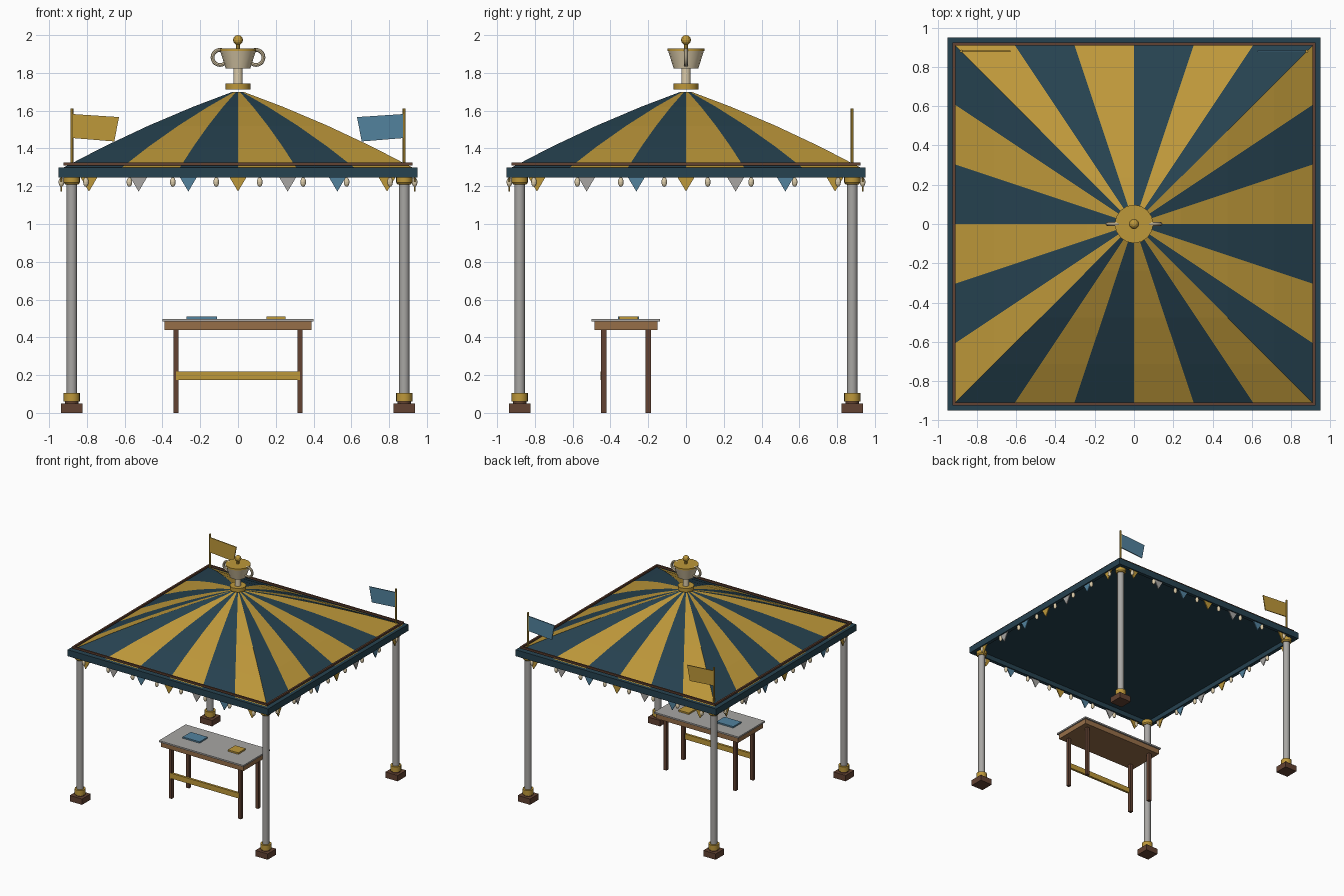
import bpy, bmesh, math
from mathutils import Vector, Matrix

if "Cube" in bpy.data.objects:
    bpy.data.objects.remove(bpy.data.objects["Cube"])


def mat(name, r, g, b):
    m = bpy.data.materials.new(name)
    lin = [((c / 255 + 0.055) / 1.055) ** 2.4 for c in (r, g, b)]
    m.diffuse_color = (*lin, 1)
    m.use_nodes = True
    m.node_tree.nodes["Principled BSDF"].inputs["Base Color"].default_value = m.diffuse_color
    return m


TEAL = mat("dark_teal", 38, 66, 80)
GOLD = mat("gold", 190, 152, 58)
GREY = mat("pale_grey", 168, 166, 163)
BROWN = mat("dark_wood", 98, 66, 50)
WOOD = mat("light_wood", 150, 110, 72)
BLUE = mat("blue", 82, 130, 158)
CREAM = mat("cream", 220, 204, 170)


def finish(name, bm, *mats):
    bmesh.ops.recalc_face_normals(bm, faces=bm.faces)
    me = bpy.data.meshes.new(name)
    bm.to_mesh(me)
    bm.free()
    for m in mats:
        me.materials.append(m)
    ob = bpy.data.objects.new(name, me)
    bpy.context.collection.objects.link(ob)
    return ob


def box(name, m, x0, x1, y0, y1, z0, z1):
    bm = bmesh.new()
    bmesh.ops.create_cube(bm, size=1)
    for v in bm.verts:
        v.co = Vector(((x0 + x1) / 2 + v.co.x * (x1 - x0),
                       (y0 + y1) / 2 + v.co.y * (y1 - y0),
                       (z0 + z1) / 2 + v.co.z * (z1 - z0)))
    return finish(name, bm, m)


def smooth(ob):
    for p in ob.data.polygons:
        p.use_smooth = len(p.vertices) == 4 or abs(p.normal.z) < 0.9
    ob.data.set_sharp_from_angle(angle=math.radians(35))
    return ob


def lathe(name, m, x, y, profile, n=16):
    """Closed turned part from (radius, height) points."""
    bm = bmesh.new()
    rings = [[bm.verts.new((x + r * math.cos(2 * math.pi * i / n),
                            y + r * math.sin(2 * math.pi * i / n), z))
              for i in range(n)] for r, z in profile]
    for a, b in zip(rings, rings[1:]):
        for i in range(n):
            j = (i + 1) % n
            bm.faces.new((a[i], a[j], b[j], b[i]))
    bm.faces.new(rings[0])
    bm.faces.new(rings[-1])
    return smooth(finish(name, bm, m))


def ball(name, m, c, r, rz):
    bm = bmesh.new()
    bmesh.ops.create_uvsphere(bm, u_segments=12, v_segments=8, radius=1)
    for v in bm.verts:
        v.co = Vector(c) + Vector((v.co.x * r, v.co.y * r, v.co.z * rz))
    return finish(name, bm, m)


def plate(name, m, pts, y, t):
    """Thin upright plate from (x, z) points, facing the front."""
    bm = bmesh.new()
    a = [bm.verts.new((px, y - t / 2, pz)) for px, pz in pts]
    b = [bm.verts.new((px, y + t / 2, pz)) for px, pz in pts]
    bm.faces.new(a)
    bm.faces.new(b)
    for i in range(len(a)):
        j = (i + 1) % len(a)
        bm.faces.new((a[i], a[j], b[j], b[i]))
    return finish(name, bm, m)


# Striped canopy: square rings with six stripes per side, slightly bulged
HALF, EAVE, APEX, N = 0.95, 1.285, 1.71, 6
bm = bmesh.new()
base = []
for s in range(4):
    for i in range(N):
        p = Vector((-HALF + 2 * HALF * i / N, -HALF, 0))
        base.append(Matrix.Rotation(s * math.pi / 2, 3, 'Z') @ p)
rings = []
for t in (1, 0.75, 0.5, 0.25, 0.03):
    z = EAVE + (APEX - EAVE) * (1 - t) + 0.09 * t * (1 - t)
    rings.append([bm.verts.new((p.x * t, p.y * t, z)) for p in base])
for a, b in zip(rings, rings[1:]):
    for i in range(4 * N):
        j = (i + 1) % (4 * N)
        bm.faces.new((a[i], a[j], b[j], b[i])).material_index = i % 2
bm.faces.new(rings[0])
bm.faces.new(rings[-1])
finish("striped_canopy", bm, TEAL, GOLD)

# Each side: valance, rail, pennants and beads, turned round the centre
for s in range(4):
    parts = [box("valance", TEAL, -0.95, 0.95, -0.95, -0.92, 1.245, 1.3),
             box("eave_rail", BROWN, -0.925, 0.925, -0.925, -0.91, 1.31, 1.325)]
    for i in range(7):
        x = (i - 3) * 0.263
        parts.append(plate("pennant", (GOLD, GREY, BLUE)[i % 3],
                           [(x - 0.045, 1.248), (x, 1.172), (x + 0.045, 1.248)], -0.935, 0.008))
    for i in range(8):
        parts.append(ball("bead", CREAM, ((i - 3.5) * 0.23, -0.935, 1.222), 0.015, 0.025))
    for ob in parts:
        ob.data.transform(Matrix.Rotation(s * math.pi / 2, 4, 'Z'))

# Corner posts with foot blocks and gold collars
for sx in (-1, 1):
    for sy in (-1, 1):
        x, y = sx * 0.88, sy * 0.88
        box("post_foot", BROWN, x - 0.058, x + 0.058, y - 0.058, y + 0.058, 0, 0.05)
        lathe("post_base_neck", BROWN, x, y, [(0.035, 0.045), (0.035, 0.065)])
        lathe("post_base_ring", GOLD, x, y, [(0.043, 0.06), (0.043, 0.105)])
        lathe("post", GREY, x, y, [(0.028, 0.1), (0.028, 1.26)])
        lathe("post_top_collar", GOLD, x, y, [(0.035, 1.21), (0.043, 1.22), (0.043, 1.25)])

# Flags on the two back corners
for side, m in ((-1, GOLD), (1, BLUE)):
    lathe("flag_pole", GOLD, side * 0.88, 0.88, [(0.008, 1.2), (0.008, 1.612)], 8)
    plate("flag", m, [(side * px, pz) for px, pz in
                      ((0.875, 1.582), (0.63, 1.566), (0.655, 1.437), (0.875, 1.455))], 0.88, 0.008)

# Cup ornament on the peak
lathe("peak_disc", GOLD, 0, 0, [(0.065, 1.713), (0.065, 1.745)])
lathe("cup_stem", CREAM, 0, 0, [(0.025, 1.74), (0.025, 1.83)])
lathe("cup_bowl", CREAM, 0, 0, [(0.065, 1.822), (0.095, 1.918)])
lathe("cup_lid", GOLD, 0, 0, [(0.098, 1.915), (0.098, 1.928)])
lathe("lid_neck", GOLD, 0, 0, [(0.01, 1.925), (0.01, 1.96)], 8)
ball("lid_knob", GOLD, (0, 0, 1.974), 0.026, 0.026)
for side in (-1, 1):
    bpy.ops.mesh.primitive_torus_add(major_radius=0.04, minor_radius=0.01, major_segments=20,
                                     minor_segments=8, location=(side * 0.095, 0, 1.882),
                                     rotation=(math.pi / 2, 0, 0))
    ob = bpy.context.object
    ob.name = "cup_handle"
    ob.data.materials.append(CREAM)
    smooth(ob)

# Table with stretcher and two books
box("table_top", GREY, -0.4, 0.4, -0.5, -0.138, 0.484, 0.497)
box("table_apron", WOOD, -0.39, 0.39, -0.485, -0.15, 0.44, 0.485)
for x in (-0.328, 0.328):
    for y in (-0.435, -0.2):
        box("table_leg", BROWN, x - 0.014, x + 0.014, y - 0.014, y + 0.014, 0, 0.445)
box("table_stretcher", GOLD, -0.328, 0.328, -0.452, -0.432, 0.175, 0.22)
box("blue_book", BLUE, -0.272, -0.112, -0.36, -0.25, 0.495, 0.509)
box("gold_book", GOLD, 0.152, 0.252, -0.355, -0.255, 0.495, 0.51)
